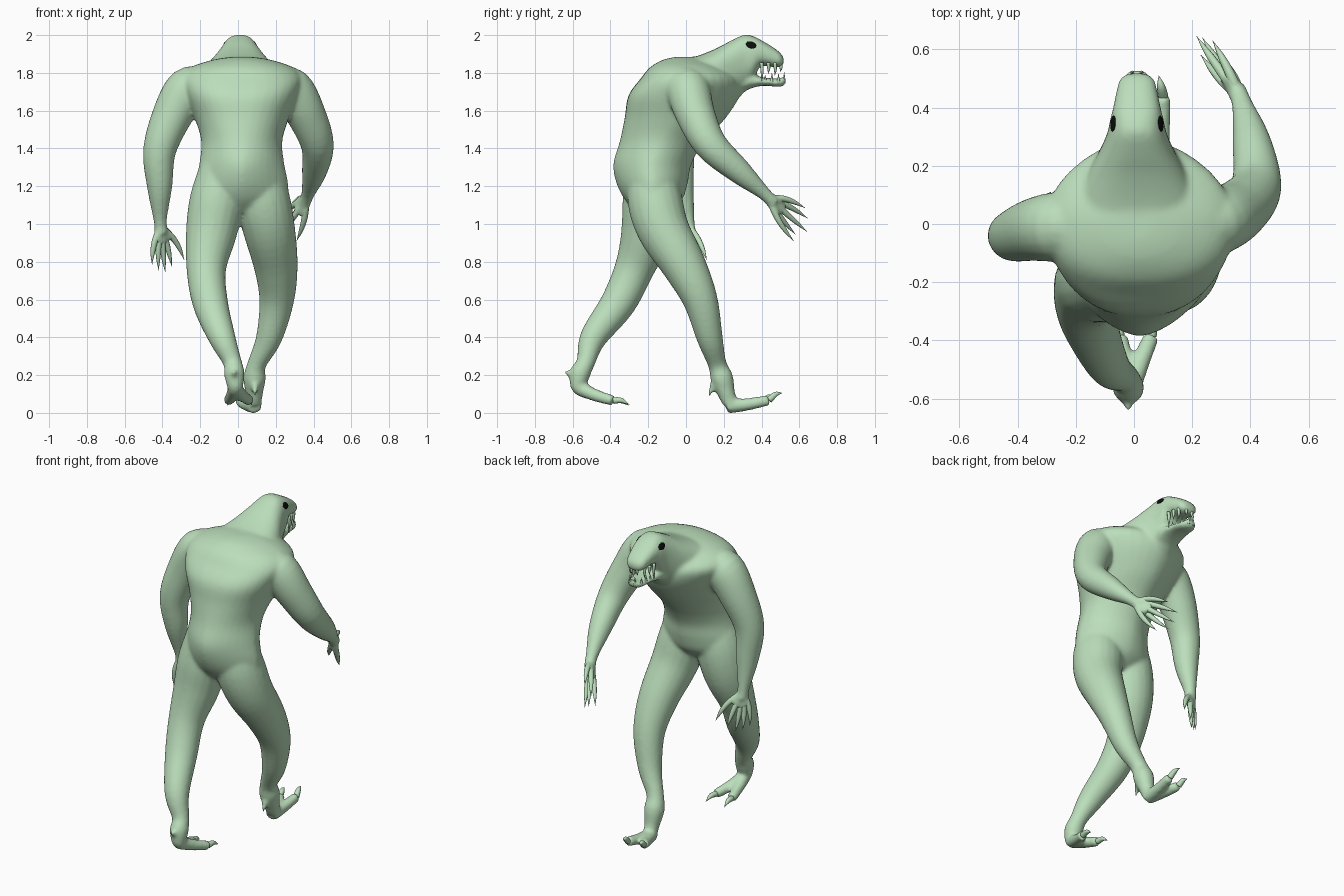
import bpy, math
from mathutils import Vector

if "Cube" in bpy.data.objects:
    bpy.data.objects.remove(bpy.data.objects["Cube"])

CX = 0.01  # body midline


def material(name, rgb):
    m = bpy.data.materials.new(name)
    m.diffuse_color = (*rgb, 1)
    m.use_nodes = True
    m.node_tree.nodes["Principled BSDF"].inputs["Base Color"].default_value = m.diffuse_color
    return m


GREEN = material("pale green skin", (0.50, 0.73, 0.50))
BLACK = material("black eye", (0.004, 0.004, 0.004))


def spline(rows, steps):
    """Catmull-Rom through rows of numbers."""
    out = []
    for i in range(len(rows) - 1):
        p = [rows[max(i - 1, 0)], rows[i], rows[i + 1], rows[min(i + 2, len(rows) - 1)]]
        for s in range(steps):
            t = s / steps
            out.append([0.5 * (2 * b + (c - a) * t + (2 * a - 5 * b + 4 * c - d) * t * t
                               + (3 * b - a - 3 * c + d) * t ** 3) for a, b, c, d in zip(*p)])
    return out + [list(rows[-1])]


def add_loft(mesh, rings, sides, hi=2, lo=2):
    """Append rings of (centre, u, v[, lo]) as a closed tube; hi and lo shape the +v and -v halves."""
    verts, faces = mesh
    o = len(verts)
    for c, u, v, *own in rings:
        for k in range(sides):
            a = math.tau * k / sides
            x, y = math.cos(a), math.sin(a)
            e = 2 / (hi if y >= 0 else (own[0] if own else lo))
            verts.append(c + u * math.copysign(abs(x) ** e, x) + v * math.copysign(abs(y) ** e, y))
    for r in range(len(rings) - 1):
        for k in range(sides):
            a, b = o + r * sides + k, o + r * sides + (k + 1) % sides
            faces.append((a, b, b + sides, a + sides))
    faces.append(tuple(range(o, o + sides))[::-1])
    e = o + (len(rings) - 1) * sides
    faces.append(tuple(range(e, e + sides)))


def add_limb(mesh, pts, sides=20, steps=5):
    """Round tube through (x, y, z, radius) points."""
    rows = spline(pts, steps)
    cs = [Vector(r[:3]) for r in rows]
    rings = []
    u = Vector((1, 0.01, 0.02))
    for i, c in enumerate(cs):
        t = (cs[min(i + 1, len(cs) - 1)] - cs[max(i - 1, 0)]).normalized()
        u = (u - t * u.dot(t)).normalized()
        r = max(rows[i][3], 0.0008)
        rings.append((c, u * r, t.cross(u) * r))
    add_loft(mesh, rings, sides)


def make(name, mesh, mat=GREEN):
    me = bpy.data.meshes.new(name)
    me.from_pydata([tuple(v) for v in mesh[0]], [], mesh[1])
    me.materials.append(mat)
    ob = bpy.data.objects.new(name, me)
    bpy.context.collection.objects.link(ob)
    for p in me.polygons:
        p.use_smooth = True
    return ob


body = ([], [])

# torso: horizontal rings (z, back y, front y, half width, squareness of back)
torso = [(1.06, -.26, -.09, .15, 1.6), (1.13, -.325, -.02, .24, 1.6), (1.22, -.37, .01, .245, 1.55),
         (1.32, -.385, .03, .225, 1.6), (1.44, -.35, .10, .215, 1.9), (1.56, -.325, .21, .25, 2.2),
         (1.68, -.305, .285, .30, 2.4), (1.77, -.24, .285, .325, 2.4), (1.83, -.19, .21, .27, 2.2),
         (1.87, -.12, .13, .15, 2), (1.885, -.05, .08, .05, 2)]
add_loft(body, [(Vector((CX + .01, (b + f) / 2, z)), Vector((w, 0, 0)), Vector((0, (f - b) / 2, 0)), q)
                for z, b, f, w, q in spline(torso, 4)], 36, 1.75)


def add_head(rows):
    """Vertical rings (y, bottom z, top z, half width)."""
    add_loft(body, [(Vector((CX, y, (b + t) / 2)), Vector((w, 0, 0)), Vector((0, 0, (t - b) / 2)))
                    for y, b, t, w in spline(rows, 4)], 32, 2.5, 2.2)


# neck, skull and upper jaw, then lower jaw
add_head([(-.05, 1.60, 1.865, .22), (.06, 1.58, 1.89, .22), (.16, 1.58, 1.93, .18),
          (.24, 1.63, 1.972, .135), (.31, 1.70, 2.002, .103), (.36, 1.77, 1.993, .092),
          (.395, 1.835, 1.975, .083), (.46, 1.83, 1.937, .07), (.50, 1.83, 1.905, .058),
          (.518, 1.845, 1.88, .03)])
add_head([(.27, 1.68, 1.82, .088), (.35, 1.72, 1.79, .08), (.42, 1.732, 1.775, .066),
          (.49, 1.725, 1.77, .052), (.527, 1.735, 1.785, .03)])

# arms
add_limb(body, [(.20, -.01, 1.71, .11), (.28, .01, 1.71, .118), (.36, .05, 1.58, .105), (.42, .13, 1.42, .088),
                (.405, .28, 1.28, .067), (.372, .41, 1.165, .037), (.35, .465, 1.11, .035)])
add_limb(body, [(-.19, -.01, 1.71, .11), (-.265, -.01, 1.71, .12), (-.345, -.02, 1.58, .108), (-.415, -.04, 1.39, .088),
                (-.415, -.025, 1.2, .068), (-.412, .01, 1.02, .036), (-.405, .02, .95, .035)])

# legs, thickening to knobbly ankles
add_limb(body, [(.10, -.18, 1.30, .12), (.13, -.165, 1.13, .145), (.165, -.12, .97, .138), (.20, -.01, .78, .117),
                (.205, .075, .6, .093), (.165, .125, .4, .07), (.10, .165, .26, .05), (.088, .19, .185, .06),
                (.086, .215, .10, .046), (.085, .235, .05, .04)])
add_limb(body, [(-.08, -.19, 1.30, .12), (-.11, -.19, 1.13, .145), (-.142, -.21, .95, .135), (-.168, -.275, .76, .105),
                (-.146, -.36, .58, .094), (-.085, -.49, .4, .072), (-.03, -.53, .27, .05), (-.02, -.56, .21, .055),
                (-.015, -.57, .15, .045), (-.01, -.56, .13, .04)])

# heel spurs
add_limb(body, [(.09, .19, .18, .035), (.09, .148, .145, .024), (.09, .12, .085, .006)], 12)
add_limb(body, [(-.02, -.55, .20, .035), (-.02, -.605, .205, .024), (-.02, -.645, .22, .007)], 12)

# toes blend into the feet
feet = [((.085, .22, .036), [((.10, .44, .068), (.085, .51, .105)), ((.01, .41, .06), (-.005, .47, .085))]),
        ((-.015, -.565, .13), [((.06, -.385, .065), (.072, -.30, .043)), ((-.05, -.385, .065), (-.055, -.305, .04))])]
for heel, toes in feet:
    for knuckle, tip in toes:
        mid = [(a + b) / 2 for a, b in zip(heel, knuckle)]
        mid[2] -= .006
        add_limb(body, [(*heel, .04), (*mid, .033), (*knuckle, .029)], 14)

# palms and fingers' roots blend into the hands
hands = [((.362, .44, 1.135), [(.31, .57, .91), (.23, .58, .945), (.235, .64, .96), (.215, .645, 1.03), (.27, .63, 1.085)]),
         ((-.408, .015, .985), [(-.455, .01, .785), (-.42, .035, .755), (-.385, .055, .745), (-.35, .09, .775), (-.285, .11, .81)])]
fingers = []
for palm, tips in hands:
    mesh = ([], [])
    mean = sum((Vector(q) for q in tips), Vector()) / 5
    for tip in tips:
        p, t = Vector(palm), Vector(tip)
        out = (t - mean) * .18
        a, b = p.lerp(t, .38) + out, p.lerp(t, .7) + out * .8
        add_limb(body, [(*p, .024), (*a, .02)], 10, 4)
        add_limb(mesh, [(*p, .02), (*a, .0165), (*b, .0115), (*t, 0)], 10, 5)
    fingers.append(mesh)

ob = make("body", body)
rm = ob.modifiers.new("blend", 'REMESH')
rm.mode = 'VOXEL'
rm.voxel_size = 0.010
rm.use_smooth_shade = True
sm = ob.modifiers.new("soften", 'SMOOTH')
sm.factor = 0.5
sm.iterations = 12
bpy.context.view_layer.objects.active = ob
ob.select_set(True)
bpy.ops.object.convert(target='MESH')
body_ob = bpy.context.view_layer.objects.active
body_ob.data.materials.clear()
body_ob.data.materials.append(GREEN)
for p in body_ob.data.polygons:
    p.use_smooth = True
    p.material_index = 0
body_ob.select_set(False)

make("right_fingers", fingers[0])
make("left_fingers", fingers[1])

# toe claws
claws = ([], [])
for heel, toes in feet:
    for knuckle, tip in toes:
        mid = [k * .5 + t * .5 for k, t in zip(knuckle, tip)]
        mid[2] += .012
        add_limb(claws, [(*knuckle, .018), (*mid, .014), (*tip, 0)], 10)
make("claws", claws)

# teeth along both jaws
teeth = ([], [])
for s in (-1, 1):
    for y, w, up, low in [(.40, .066, .095, .03), (.435, .06, .055, .04), (.47, .05, .065, .035),
                          (.50, .02, .045, .045)]:
        x = CX + s * w
        add_limb(teeth, [(x, y, 1.855, .010), (x, y + .003, 1.845 - up * .4, .008), (x, y, 1.85 - up, 0)], 8, 3)
        x = CX + s * w * .8
        add_limb(teeth, [(x, y + .016, 1.745, .009), (x, y + .019, 1.76, .008), (x, y + .02, 1.76 + low, 0)], 8, 3)
make("teeth", teeth)

# eyes lie flat on the skull
for s in (-1, 1):
    hit, loc, nor, _ = body_ob.ray_cast(Vector((s * .4, .345, 1.948)), Vector((-s, 0, 0)))
    if not hit:
        loc, nor = Vector((CX + s * .08, .345, 1.948)), Vector((s, 0, .5))
    bpy.ops.mesh.primitive_uv_sphere_add(segments=20, ring_count=10, radius=1, location=loc)
    eye = bpy.context.object
    eye.name = ("left" if s < 0 else "right") + "_eye"
    n = nor.normalized()
    f = Vector((0, 1, -.3))
    f = (f - n * f.dot(n)).normalized()
    g = n.cross(f)
    for v in eye.data.vertices:
        v.co = n * v.co.x * .0048 + f * v.co.y * .028 + g * v.co.z * .02
    eye.data.materials.append(BLACK)
    for p in eye.data.polygons:
        p.use_smooth = True
